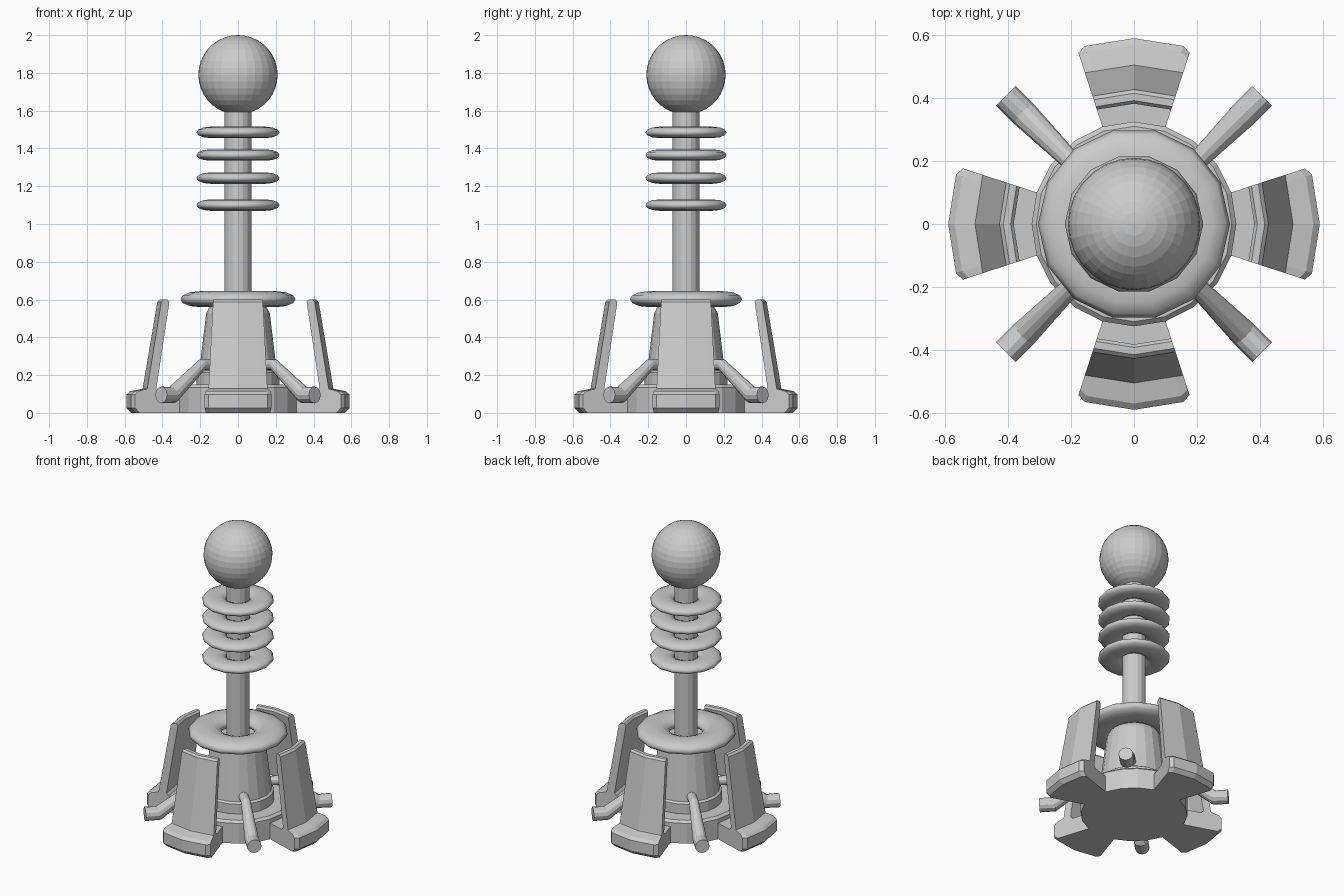
import bpy, bmesh
from math import sin, cos, pi, radians
from mathutils import Vector

if "Cube" in bpy.data.objects:
    bpy.data.objects.remove(bpy.data.objects["Cube"])


def make_object(name, bm, smooth=False):
    bmesh.ops.recalc_face_normals(bm, faces=bm.faces[:])
    mesh = bpy.data.meshes.new(name)
    bm.to_mesh(mesh)
    bm.free()
    obj = bpy.data.objects.new(name, mesh)
    bpy.context.collection.objects.link(obj)
    if smooth:
        mesh.polygons.foreach_set("use_smooth", [True] * len(mesh.polygons))
    return obj


def skin(bm, loops, wrap=False):
    """Join successive closed vertex loops; cap the ends unless they wrap."""
    n = len(loops[0])
    pairs = list(zip(loops, loops[1:])) + ([(loops[-1], loops[0])] if wrap else [])
    for a, b in pairs:
        for i in range(n):
            j = (i + 1) % n
            bm.faces.new((a[i], a[j], b[j], b[i]))
    if not wrap:
        bm.faces.new(loops[0])
        bm.faces.new(loops[-1])


def lathe(name, profile, sides):
    bm = bmesh.new()
    loops = [[bm.verts.new((r * cos(2 * pi * i / sides), r * sin(2 * pi * i / sides), z))
              for i in range(sides)] for r, z in profile]
    skin(bm, loops)
    return make_object(name, bm)


def flat_ring(name, z, inner, outer, half_height, sides=14, section=12):
    bm = bmesh.new()
    mid, half = (inner + outer) / 2, (outer - inner) / 2
    loops = []
    for i in range(sides):
        a = 2 * pi * i / sides
        loop = []
        for k in range(section):
            t = 2 * pi * k / section
            r = mid + half * cos(t)
            loop.append(bm.verts.new((r * cos(a), r * sin(a), z + half_height * sin(t))))
        loops.append(loop)
    skin(bm, loops, wrap=True)
    return make_object(name, bm, smooth=True)


def foot_fin(name, heading):
    # Foot and upright shield as one radial profile swept over two base facets
    profile = [(0.30, 0), (0.565, 0), (0.59, 0.025), (0.59, 0.098), (0.57, 0.115),
               (0.505, 0.128), (0.427, 0.588), (0.415, 0.60), (0.392, 0.60),
               (0.382, 0.588), (0.455, 0.125), (0.44, 0.108), (0.30, 0.108)]
    bm = bmesh.new()
    loops = []
    for deg, scale, trim in ((-18, 1, 0.018), (-15.4, 0.994, 0), (0, 1, 0),
                             (15.4, 0.994, 0), (18, 1, 0.018)):
        a = heading + radians(deg)
        loop = []
        for r, z in profile:
            r = r * scale - (trim if r > 0.55 else 0)
            loop.append(bm.verts.new((r * cos(a), r * sin(a), z)))
        loops.append(loop)
    skin(bm, loops)
    return make_object(name, bm)


def bent_pipe(name, heading, sides=12):
    # (distance from axis, height, pipe radius, tilt of the cross-section)
    path = [(0.12, 0.255, 0.03, 0), (0.27, 0.255, 0.03, -20),
            (0.49, 0.095, 0.044, -18), (0.575, 0.095, 0.044, 0)]
    out = Vector((cos(heading), sin(heading), 0))
    side = Vector((-sin(heading), cos(heading), 0))
    bm = bmesh.new()
    loops = []
    for d, z, r, tilt in path:
        t = radians(tilt)
        up = Vector((0, 0, cos(t))) - out * sin(t)
        centre = out * d + Vector((0, 0, z))
        loops.append([bm.verts.new(centre + r * (side * cos(2 * pi * k / sides)
                                                 + up * sin(2 * pi * k / sides)))
                      for k in range(sides)])
    skin(bm, loops)
    return make_object(name, bm)


# Base, tapered body and central rod
lathe("base", [(0.325, 0), (0.325, 0.135), (0.31, 0.15)], 20)
lathe("body", [(0.22, 0.14), (0.22, 0.215), (0.205, 0.225), (0.168, 0.53), (0.15, 0.56)], 20)
lathe("rod", [(0.071, 0.54), (0.071, 1.62)], 16)

# Four feet with shields, and four pipes between them
for i in range(4):
    foot_fin(f"foot_shield_{i + 1}", i * pi / 2)
    bent_pipe(f"pipe_{i + 1}", pi / 4 + i * pi / 2)

# Collar ring and the four rings on the rod
flat_ring("collar_ring", 0.602, 0.10, 0.305, 0.042)
for i, z in enumerate((1.10, 1.243, 1.365, 1.485)):
    flat_ring(f"rod_ring_{i + 1}", z, 0.072, 0.22, 0.03)

# Ball on top
bm = bmesh.new()
bmesh.ops.create_uvsphere(bm, u_segments=28, v_segments=18, radius=0.21)
bmesh.ops.translate(bm, verts=bm.verts[:], vec=(0, 0, 1.79))
make_object("top_ball", bm)
